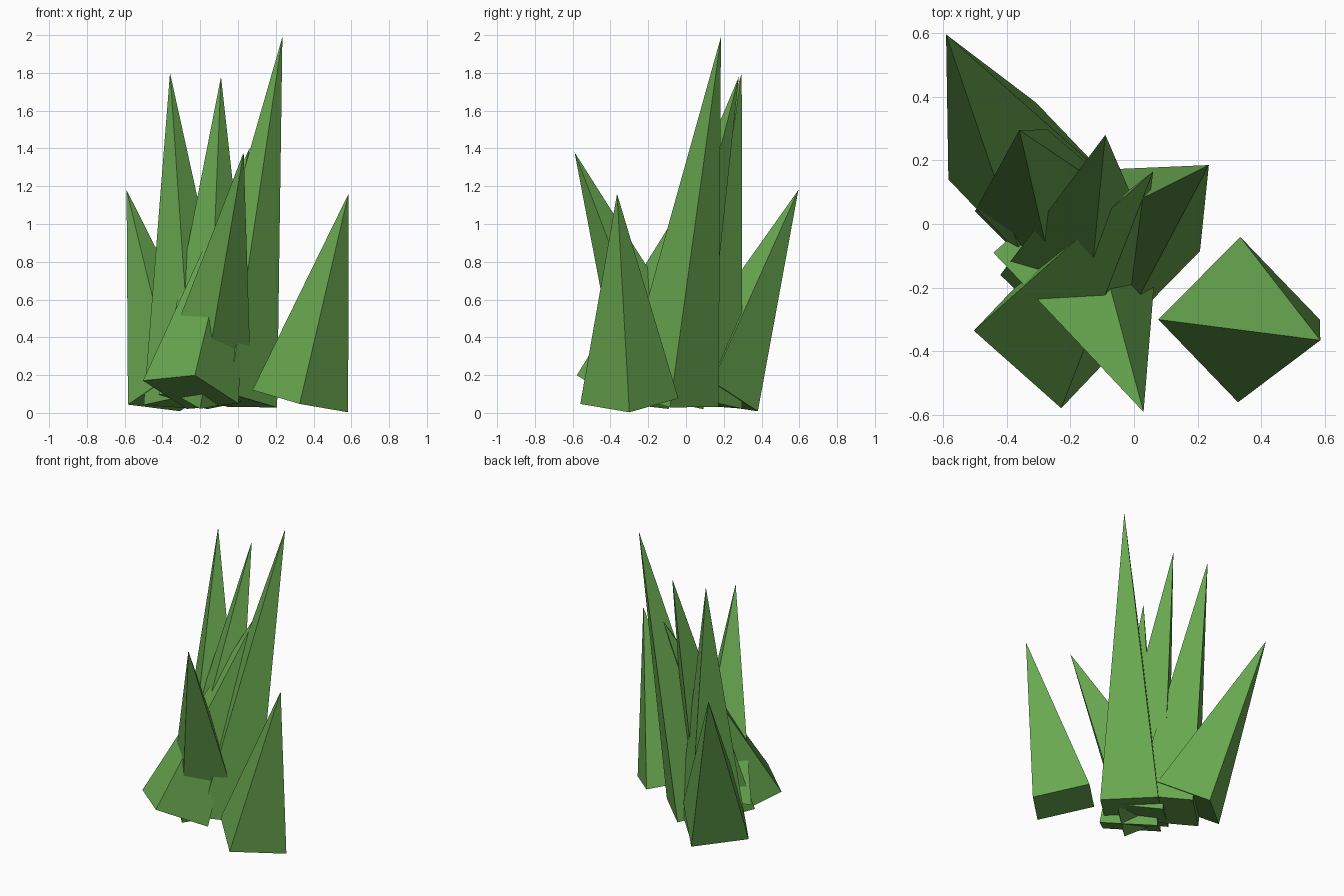
import bpy
import bmesh
from mathutils import Vector, Matrix

if "Cube" in bpy.data.objects:
    bpy.data.objects.remove(bpy.data.objects["Cube"], do_unlink=True)

# Single leaf colour
green = bpy.data.materials.new("leaf_green")
green.use_nodes = True
colour = (0.14, 0.39, 0.08, 1.0)
green.diffuse_color = colour
green.node_tree.nodes["Principled BSDF"].inputs["Base Color"].default_value = colour

RADIUS = 0.26


def blade(name, base, tip):
    """Four-sided spike from the centre of its square base to its tip."""
    base, tip = Vector(base), Vector(tip)
    axis = tip - base
    length = axis.length
    a = axis.normalized()
    # Tilt about x and y only, so one base diagonal keeps a constant y
    u = Vector((0, 1, 0)).cross(a).normalized()
    v = a.cross(u)
    place = Matrix((u, v, a)).transposed().to_4x4()
    place.translation = (base + tip) / 2

    bm = bmesh.new()
    bmesh.ops.create_cone(bm, cap_ends=True, segments=4, radius1=RADIUS,
                          radius2=0, depth=length, matrix=place)
    bmesh.ops.remove_doubles(bm, verts=bm.verts, dist=0.0001)
    bmesh.ops.recalc_face_normals(bm, faces=bm.faces)
    mesh = bpy.data.meshes.new(name)
    bm.to_mesh(mesh)
    bm.free()
    mesh.materials.append(green)
    bpy.context.collection.objects.link(bpy.data.objects.new(name, mesh))


# Grass blades: base centre, tip
blades = {
    "tall_blade": ((-0.05, -0.085, 0.067), (0.235, 0.185, 1.99)),
    "back_right_blade": ((-0.24, 0.04, 0.06), (-0.36, 0.295, 1.80)),
    "back_middle_blade": ((-0.16, -0.16, 0.085), (-0.09, 0.28, 1.78)),
    "front_blade": ((-0.185, -0.09, 0.115), (0.03, -0.59, 1.38)),
    "back_outer_blade": ((-0.33, 0.14, 0.105), (-0.59, 0.595, 1.18)),
    "left_outer_blade": ((0.33, -0.30, 0.062), (0.585, -0.365, 1.16)),
    "leaning_blade": ((-0.25, -0.335, 0.11), (0.06, 0.165, 1.40)),
}
for name, (base, tip) in blades.items():
    blade(name, base, tip)
